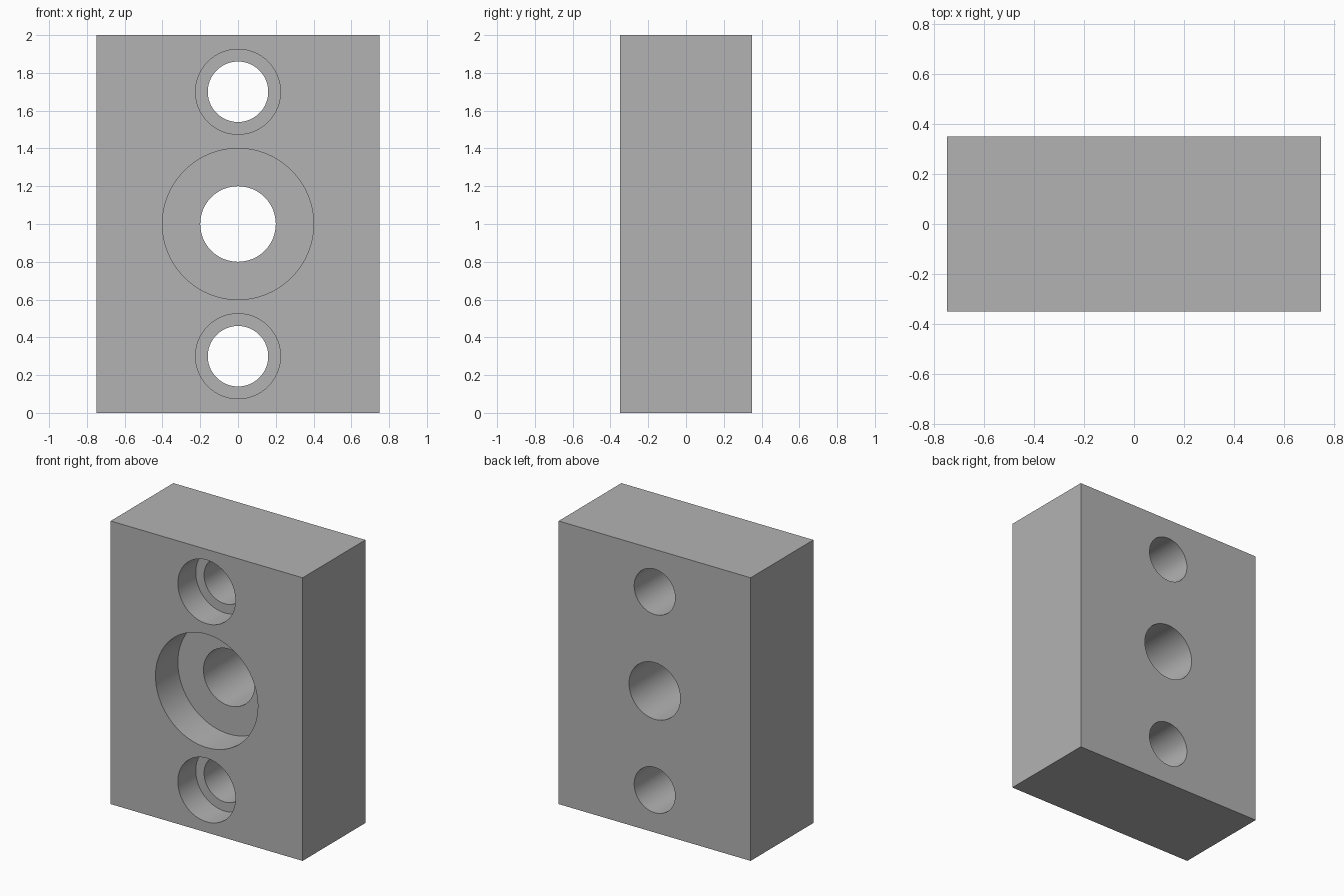
import bpy
import math

# Remove the default cube only
cube = bpy.data.objects.get("Cube")
if cube:
    bpy.data.objects.remove(cube, do_unlink=True)

WIDTH, DEPTH, HEIGHT = 1.5, 0.7, 2.0
FRONT = -DEPTH / 2
MARGIN = 0.1

# Plain grey material
grey = bpy.data.materials.new("plain_grey")
grey.use_nodes = True
colour = (0.45, 0.45, 0.45, 1)
grey.diffuse_color = colour
grey.node_tree.nodes["Principled BSDF"].inputs["Base Color"].default_value = colour

# Block
bpy.ops.mesh.primitive_cube_add(size=1, location=(0, 0, HEIGHT / 2))
block = bpy.context.object
block.name = "mounting_block"
block.scale = (WIDTH, DEPTH, HEIGHT)
bpy.ops.object.transform_apply(location=False, rotation=False, scale=True)
block.data.materials.append(grey)


def bore(name, radius, z, y_end):
    """Cut a round bore from in front of the block back to y_end."""
    y_start = FRONT - MARGIN
    bpy.ops.mesh.primitive_cylinder_add(
        vertices=96, radius=radius, depth=y_end - y_start,
        location=(0, (y_start + y_end) / 2, z), rotation=(math.pi / 2, 0, 0))
    cutter = bpy.context.object
    cutter.name = name
    cutter.hide_render = True
    cutter.data.materials.append(grey)
    mod = block.modifiers.new(name, 'BOOLEAN')
    mod.operation = 'DIFFERENCE'
    mod.solver = 'EXACT'
    mod.object = cutter
    bpy.ops.object.select_all(action='DESELECT')
    block.select_set(True)
    bpy.context.view_layer.objects.active = block
    bpy.ops.object.modifier_apply(modifier=mod.name)
    bpy.data.objects.remove(cutter, do_unlink=True)


def counterbored_hole(name, z, hole_radius, recess_radius, recess_depth):
    bore(name + "_recess", recess_radius, z, FRONT + recess_depth)
    bore(name + "_hole", hole_radius, z, -FRONT + MARGIN)


# Large centre hole with a smaller screw hole above and below
counterbored_hole("centre", HEIGHT / 2, 0.2, 0.4, 0.25)
for name, side in (("upper", 1), ("lower", -1)):
    counterbored_hole(name, HEIGHT / 2 + side * 0.7, 0.16, 0.225, 0.2)

# Smooth bore walls, sharp rims
bpy.ops.object.shade_smooth_by_angle(angle=math.radians(30))
